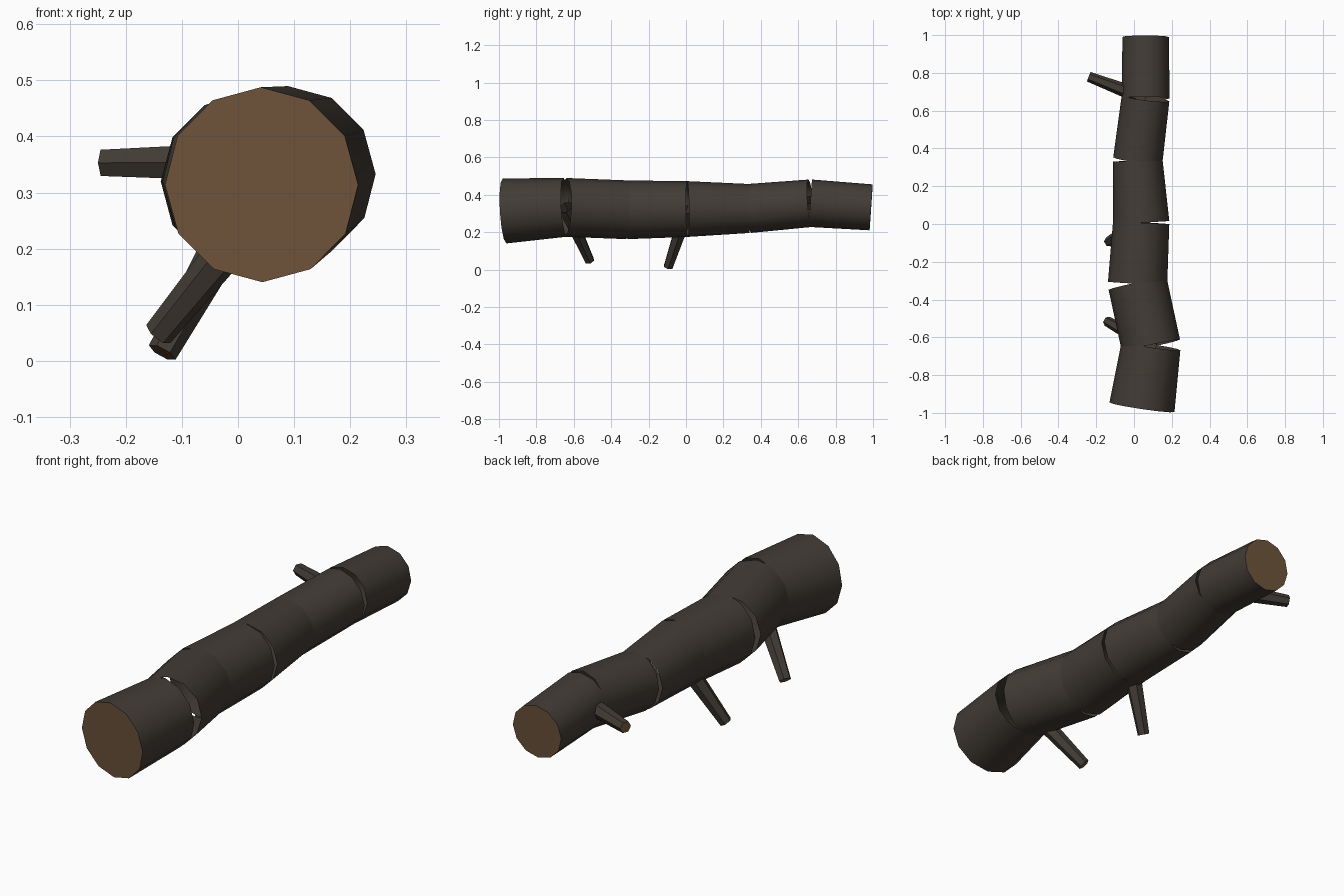
import bpy
import bmesh
import math
from mathutils import Vector

cube = bpy.data.objects.get("Cube")
if cube:
    bpy.data.objects.remove(cube, do_unlink=True)


def make_material(name, color):
    mat = bpy.data.materials.new(name)
    mat.use_nodes = True
    mat.diffuse_color = color
    mat.node_tree.nodes["Principled BSDF"].inputs["Base Color"].default_value = color
    return mat


bark = make_material("dark bark", (0.055, 0.045, 0.036, 1))
wood = make_material("cut wood", (0.16, 0.09, 0.045, 1))


def tube(name, start, end, r_start, r_end, sides, cap_start=False, cap_end=False):
    """Tapered open tube between two points, with optional cut-wood ends."""
    start, end = Vector(start), Vector(end)
    axis = (end - start).normalized()
    side = axis.cross(Vector((0, 0, 1))).normalized()
    up = side.cross(axis)
    bm = bmesh.new()
    rings = []
    for centre, radius in ((start, r_start), (end, r_end)):
        ring = []
        for i in range(sides):
            a = math.tau * i / sides
            ring.append(bm.verts.new(centre + radius * (side * math.cos(a) + up * math.sin(a))))
        rings.append(ring)
    low, high = rings
    for i in range(sides):
        j = (i + 1) % sides
        bm.faces.new((low[j], low[i], high[i], high[j]))
    if cap_start:
        bm.faces.new(low).material_index = 1
    if cap_end:
        bm.faces.new(high[::-1]).material_index = 1
    # Point the walls and caps outwards
    middle = (start + end) / 2
    bm.normal_update()
    for face in bm.faces:
        if face.normal.dot(face.calc_center_median() - middle) < 0:
            face.normal_flip()
    mesh = bpy.data.meshes.new(name)
    bm.to_mesh(mesh)
    bm.free()
    mesh.materials.append(bark)
    mesh.materials.append(wood)
    obj = bpy.data.objects.new(name, mesh)
    bpy.context.collection.objects.link(obj)
    # Rounded trunk walls, crisp branch facets
    bpy.ops.object.select_all(action="DESELECT")
    obj.select_set(True)
    bpy.context.view_layer.objects.active = obj
    bpy.ops.object.shade_smooth_by_angle(angle=math.radians(35))
    return obj


# Trunk: joint centres and radii from front to back
joints = [
    ((0.042, -0.97, 0.314), 0.174),
    ((0.09, -0.645, 0.333), 0.157),
    ((0.019, -0.315, 0.32), 0.157),
    ((0.038, 0.008, 0.324), 0.149),
    ((0.02, 0.337, 0.327), 0.131),
    ((0.061, 0.665, 0.355), 0.127),
    ((0.062, 0.99, 0.333), 0.123),
]
last = len(joints) - 2
for n in range(last + 1):
    (a, ra), (b, rb) = joints[n], joints[n + 1]
    tube(f"trunk_segment_{n + 1}", a, b, ra, rb, 12, n == 0, n == last)

# Branch stubs growing out of the trunk joints
branches = [
    ("front_branch", 1, (-0.142, -0.515, 0.048)),
    ("middle_branch", 3, (-0.135, -0.095, 0.015)),
    ("back_branch", 5, (-0.24, 0.78, 0.353)),
]
for name, joint, tip in branches:
    tube(name, joints[joint][0], tip, 0.042, 0.027, 6, cap_end=True)
